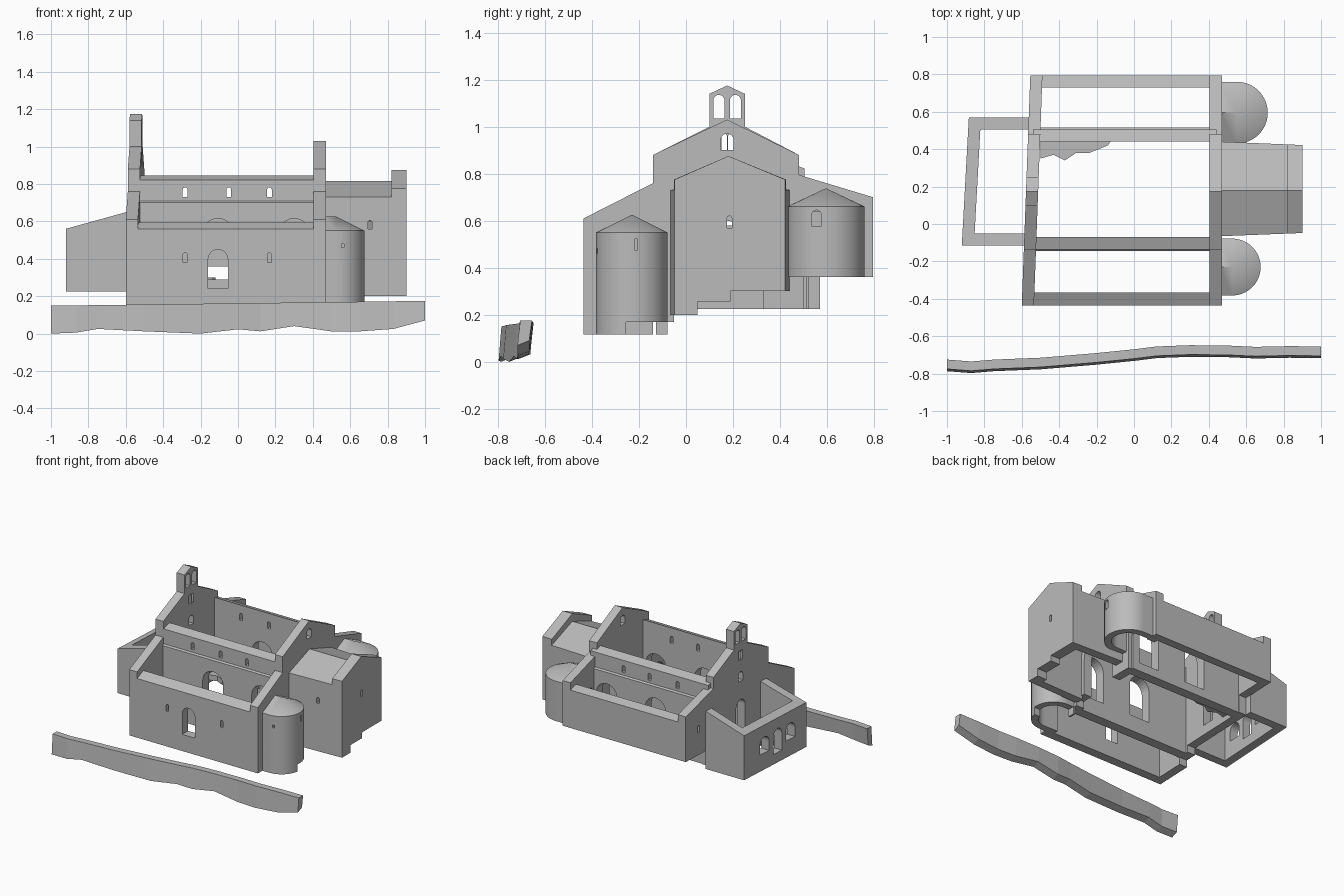
import bpy, bmesh
from math import sin, cos, pi, radians
from mathutils import Vector

cube = bpy.data.objects.get("Cube")
if cube:
    bpy.data.objects.remove(cube)

stone = bpy.data.materials.new("grey stone")
stone.use_nodes = True
GREY = (0.5, 0.5, 0.5, 1)
stone.diffuse_color = GREY
stone.node_tree.nodes["Principled BSDF"].inputs["Base Color"].default_value = GREY


def place(axis, a, b, d):
    """Profile point (a, b) at depth d along the extrusion axis."""
    return {"x": (d, a, b), "y": (a, d, b), "z": (a, b, d)}[axis]


def add_prism(bm, axis, pts, lo, hi):
    near = [bm.verts.new(place(axis, a, b, lo)) for a, b in pts]
    far = [bm.verts.new(place(axis, a, b, hi)) for a, b in pts]
    bm.faces.new(near)
    bm.faces.new(far[::-1])
    n = len(pts)
    for i in range(n):
        bm.faces.new((near[i], far[i], far[(i + 1) % n], near[(i + 1) % n]))


def finish(name, bm):
    bmesh.ops.recalc_face_normals(bm, faces=bm.faces)
    me = bpy.data.meshes.new(name)
    bm.to_mesh(me)
    bm.free()
    me.materials.append(stone)
    ob = bpy.data.objects.new(name, me)
    bpy.context.collection.objects.link(ob)
    return ob


def prism(name, axis, pts, lo, hi):
    bm = bmesh.new()
    add_prism(bm, axis, pts, lo, hi)
    return finish(name, bm)


def rect(a0, a1, b0, b1):
    return [(a0, b0), (a1, b0), (a1, b1), (a0, b1)]


def arch(c, w, z0, z1):
    """Round-headed opening outline."""
    r = w / 2
    return [(c - r, z0), (c + r, z0)] + [
        (c + r * cos(pi * i / 12), z1 - r + r * sin(pi * i / 12)) for i in range(13)]


def cut(ob, *holes):
    """Cut prisms (axis, outline, lo, hi) out of an object."""
    for hole in holes:
        cutter = prism("cutter", *hole)
        cutter.hide_render = True
        mod = ob.modifiers.new("opening", "BOOLEAN")
        mod.object, mod.operation, mod.solver = cutter, "DIFFERENCE", "EXACT"
        dg = bpy.context.evaluated_depsgraph_get()
        me = bpy.data.meshes.new_from_object(ob.evaluated_get(dg))
        ob.modifiers.clear()
        ob.data = me
        bpy.data.objects.remove(cutter)


def warp(ob, func):
    for v in ob.data.vertices:
        v.co = func(v.co.copy())


# Gable walls, with stepped foundations and stepped rooflines
foot = [(0.795, 0.36), (0.52, 0.36), (0.52, 0.225), (-0.05, 0.225),
        (-0.05, 0.17), (-0.14, 0.17), (-0.14, 0.115), (-0.435, 0.115)]
south_slope = [(-0.435, 0.61), (-0.14, 0.76), (-0.14, 0.88)]
north_slope = [(0.48, 0.88), (0.48, 0.795), (0.795, 0.70)]
belfry = [(0.10, 1.0), (0.10, 1.14), (0.175, 1.175), (0.25, 1.14), (0.25, 1.0)]

west = prism("west_gable", "x", foot + south_slope + belfry + north_slope, -0.585, -0.52)
W = (-0.7, -0.4)
cut(west,
    ("x", arch(0.14, 0.047, 1.035, 1.135), *W),
    ("x", arch(0.21, 0.047, 1.035, 1.135), *W),
    ("x", arch(0.163, 0.022, 0.90, 0.97), *W),
    ("x", arch(0.19, 0.022, 0.90, 0.97), *W),
    ("x", arch(0.175, 0.05, 0.74, 0.81), *W),
    ("x", arch(0.175, 0.1, 0.3, 0.60), *W),
    ("x", arch(0.65, 0.025, 0.53, 0.58), *W))
warp(west, lambda c: Vector((c.x + 0.037 * (c.y + 0.03), c.y, c.z)))

east = prism("east_gable", "x", foot + south_slope + [(0.175, 1.03)] + north_slope, 0.405, 0.47)
E = (0.3, 0.6)
cut(east,
    ("x", arch(0.175, 0.055, 0.90, 0.97), *E),
    ("x", arch(0.18, 0.3, 0.1, 0.64), *E),
    ("x", arch(-0.23, 0.2, 0.0, 0.46), *E),
    ("x", arch(0.6, 0.2, 0.2, 0.58), *E))

# Long aisle walls with sloping tops
south = prism("south_aisle_wall", "x",
              [(-0.435, 0.115), (-0.365, 0.115), (-0.365, 0.595), (-0.435, 0.56)], -0.56, 0.44)
cut(south, ("y", arch(-0.107, 0.105, 0.24, 0.45), -0.6, -0.2),
    *[("y", arch(x, 0.022, 0.38, 0.432), -0.6, -0.2) for x in (-0.283, 0.168)])
prism("north_aisle_wall", "x",
      [(0.795, 0.36), (0.73, 0.36), (0.73, 0.665), (0.795, 0.645)], -0.53, 0.44)

# Nave walls with a weathering ledge, arcade arches and small upper windows
for name, outer, sign, base in (("south_nave_wall", -0.145, 1, 0.17),
                                ("north_nave_wall", 0.515, -1, 0.225)):
    inner, face = outer + sign * 0.075, outer + sign * 0.01
    wall = prism(name, "x", [(outer, base), (inner, base), (inner, 0.845),
                             (face, 0.822), (face, 0.71), (outer, 0.70)], -0.54, 0.44)
    span = (outer - 0.15, outer + 0.15)
    cut(wall, *[("y", arch(x, 0.17, 0.29, 0.615), *span) for x in (-0.107, 0.30)],
        *[("y", arch(x, 0.025, 0.73, 0.782), *span) for x in (-0.283, -0.05, 0.168)])

# Chancel: roofed hall and a taller end gable, narrowing to the east
def chancel_outline(eave, ridge):
    return [(-0.065, 0.20), (0.04, 0.20), (0.04, 0.257), (0.19, 0.257), (0.19, 0.30),
            (0.44, 0.30), (0.44, eave), (0.18, ridge), (-0.065, eave)]


def narrow(c):
    c.y = 0.18 + (c.y - 0.18) * (1 - 0.16 * (c.x - 0.47))
    return c


hall = prism("chancel_hall", "x", chancel_outline(0.73, 0.817), 0.46, 0.83)
cut(hall, ("x", arch(0.185, 0.37, 0.0, 0.69), 0.3, 0.9),
    ("y", arch(0.705, 0.022, 0.56, 0.605), -0.2, 0.1))
warp(hall, narrow)
end = prism("chancel_gable", "x", chancel_outline(0.775, 0.875), 0.82, 0.9)
cut(end, ("x", arch(0.185, 0.022, 0.57, 0.62), 0.7, 1.0))
warp(end, narrow)


# Apses: hollow half drums with conical roofs
def half_round(cx, cy, r, back):
    arc = [(cx + r * cos(a), cy + r * sin(a))
           for a in (radians(-90 + 180 * i / 32) for i in range(33))]
    return [(back, cy - r)] + arc + [(back, cy + r)]


def apse(name, cx, cy, r, z0, eave, tip):
    bm = bmesh.new()
    for x, y in half_round(cx, cy, r, 0.46):
        bm.verts.new((x, y, z0))
        bm.verts.new((x, y, eave))
    for x in (0.46, cx):
        bm.verts.new((x, cy, tip))
    bmesh.ops.convex_hull(bm, input=bm.verts)
    bmesh.ops.dissolve_limit(bm, angle_limit=0.01, verts=bm.verts, edges=bm.edges)
    ob = finish(name, bm)
    cut(ob, ("z", half_round(cx, cy, r - 0.05, 0.40), z0 - 0.1, eave - 0.02))
    return ob


south_apse = apse("south_apse", 0.525, -0.23, 0.152, 0.115, 0.55, 0.625)
cut(south_apse, ("z", rect(0.475, 0.8, -0.255, 0.0), 0.0, 0.17),
    ("x", arch(-0.213, 0.014, 0.475, 0.525), 0.6, 0.8),
    ("y", arch(0.56, 0.012, 0.46, 0.482), -0.5, -0.3))
north_apse = apse("north_apse", 0.55, 0.595, 0.165, 0.36, 0.66, 0.738)
cut(north_apse, ("x", arch(0.555, 0.04, 0.575, 0.645), 0.6, 0.8))
for ob in (south_apse, north_apse):
    bpy.ops.object.select_all(action="DESELECT")
    ob.select_set(True)
    bpy.context.view_layer.objects.active = ob
    bpy.ops.object.shade_smooth_by_angle(angle=radians(30))

# Porch: open-topped enclosure with sloping wall tops
porch = prism("porch", "y", [(-0.91, 0.225), (-0.56, 0.225), (-0.56, 0.66), (-0.91, 0.56)],
              -0.115, 0.57)
cut(porch, ("z", rect(-0.845, -0.4, -0.05, 0.505), 0.0, 1.0),
    ("x", arch(0.2, 0.09, 0.3, 0.48), -1.1, -0.8),
    *[("x", arch(y, 0.1, 0.35, 0.47), -1.1, -0.8) for y in (0.06, 0.345)])
warp(porch, lambda c: Vector((c.x + (0.055 * (c.y - 0.08) if c.x < -0.7 else 0), c.y, c.z)))

# Broken masonry at the foot of the north nave wall
prism("rubble", "z", [(-0.5, 0.45), (-0.5, 0.35), (-0.43, 0.37), (-0.37, 0.34), (-0.31, 0.38),
                      (-0.24, 0.38), (-0.14, 0.42), (-0.12, 0.45)], 0.26, 0.30)

# Free-standing boundary wall: x, centre y, ragged bottom z
bm = bmesh.new()
rings = []
for x, y, z in ((-1, -0.755, 0.01), (-0.87, -0.765, 0.015), (-0.75, -0.755, 0.035),
                (-0.5, -0.745, 0.022), (-0.2, -0.72, 0.01), (0, -0.70, 0.033),
                (0.12, -0.685, 0.022), (0.3, -0.678, 0.05), (0.5, -0.68, 0.022),
                (0.65, -0.687, 0.022), (0.83, -0.683, 0.035), (1, -0.685, 0.08)):
    top = 0.172 + 0.013 * x
    rings.append([bm.verts.new((x, y + dy, h)) for dy, h in
                  ((-0.032, z), (0.018, z + 0.02), (0.03, top), (-0.02, top))])
for a, b in zip(rings, rings[1:]):
    for i in range(4):
        j = (i + 1) % 4
        bm.faces.new((a[i], a[j], b[j], b[i]))
bm.faces.new(rings[0])
bm.faces.new(rings[-1])
low = min(v.co.z for v in bm.verts)
bmesh.ops.translate(bm, verts=bm.verts, vec=(0, 0, -low))
finish("boundary_wall", bm)
